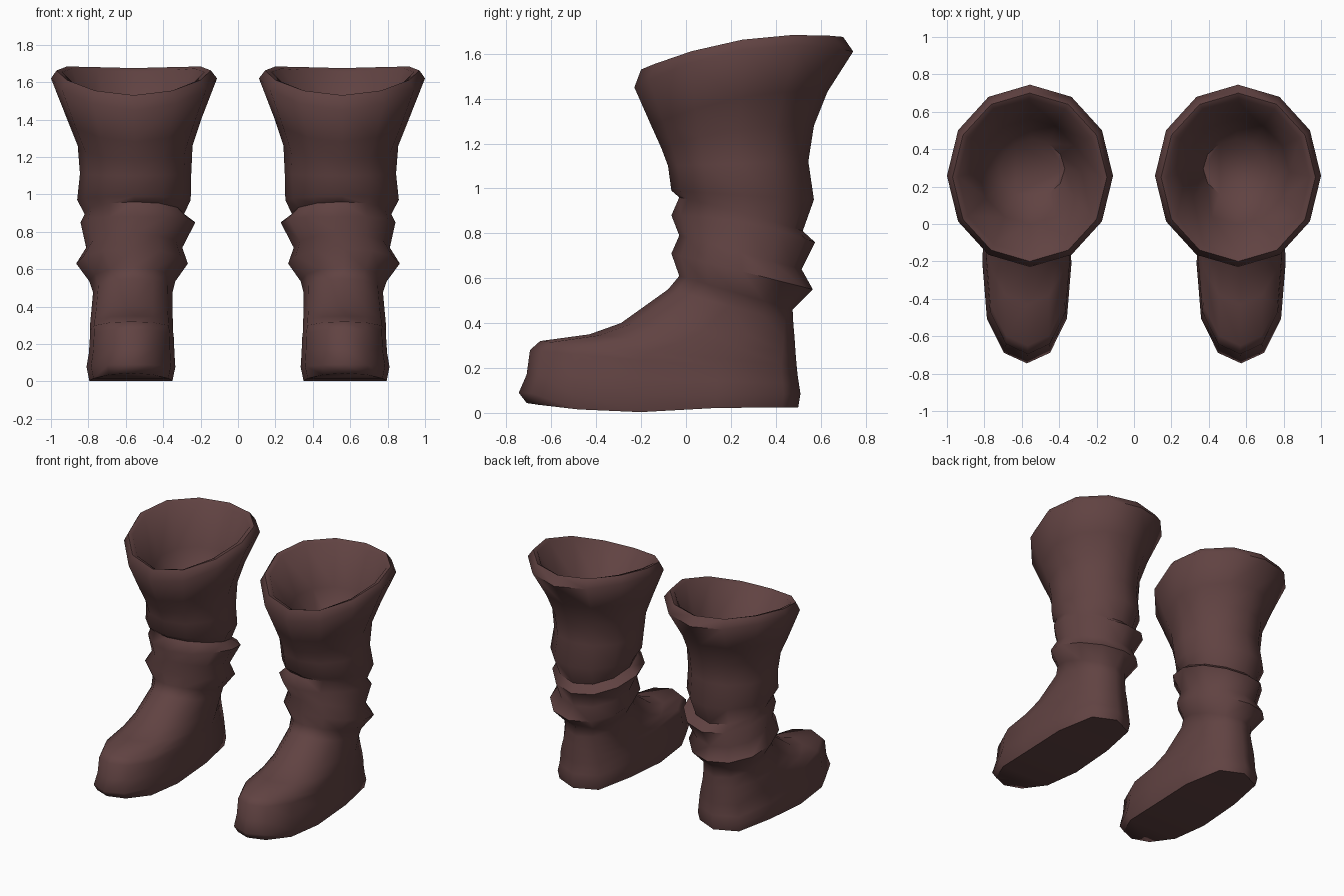
import bpy, bmesh, math

if "Cube" in bpy.data.objects:
    bpy.data.objects.remove(bpy.data.objects["Cube"])

N = 12          # sides around each boot
MID = 0.555     # distance of each boot from the centre line

leather = bpy.data.materials.new("dark brown leather")
leather.diffuse_color = (0.118, 0.055, 0.054, 1)
leather.use_nodes = True
leather.node_tree.nodes["Principled BSDF"].inputs["Base Color"].default_value = leather.diffuse_color

# Half outline of a foot: (distance from toe to heel, half width)
FOOT = [(0, 0), (.045, .52), (.19, .9), (.42, 1), (.70, .97), (.94, .72), (1, 0)]

# Rings: front y, front z, back y, back z, inner x, outer x, side lift, foot shape
LINING = [
    (.14, 1.12, .45, 1.15, .37, .72, 0, 0),
    (.00, 1.30, .56, 1.38, .28, .83, .03, 0),
    (-.165, 1.515, .67, 1.655, .18, .94, .07, 0),
]
SHAFT = [
    (-.20, 1.53, .70, 1.675, .145, .97, .06, 0),
    (-.23, 1.45, .745, 1.61, .112, 1.0, .09, 0),
    (-.155, 1.28, .63, 1.43, .195, .915, .05, 0),
    (-.11, 1.18, .57, 1.28, .243, .857, .03, 0),
    (-.08, 1.10, .545, 1.12, .25, .845, 0, 0),
]
FOLDS = [
    (-.065, .99, .57, .95, .253, .86, 0, 0),
    (-.03, .96, .52, .81, .288, .82, .01, 0),
    (-.065, .88, .575, .76, .228, .842, .03, 0),
    (-.03, .79, .515, .64, .298, .812, 0, 0),
    (-.065, .71, .565, .55, .268, .865, 0, 0),
    (-.03, .61, .475, .46, .335, .795, 0, 0),
]
LOWER = [
    (-.08, .55, .478, .40, .35, .775, 0, .1),
    (-.29, .40, .484, .33, .35, .785, 0, .4),
    (-.43, .35, .488, .27, .348, .79, 0, .7),
    (-.65, .32, .493, .21, .348, .79, 0, 1),
    (-.695, .28, .497, .17, .343, .792, 0, 1),
    (-.71, .17, .503, .13, .34, .797, 0, 1),
    (-.745, .09, .51, .085, .335, .81, -.01, 1),
    (-.71, .05, .50, .025, .35, .795, 0, 1),
]

# Sole height along the foot, with a raised arch in front of the heel
SOLE = [(-.75, .05), (-.65, .035), (-.45, .012), (-.25, 0), (-.08, .012),
        (.04, .035), (.13, .022), (.52, .025)]


def sole_height(y):
    for (y0, z0), (y1, z1) in zip(SOLE, SOLE[1:]):
        if y <= y1:
            return z0 + (z1 - z0) * (y - y0) / (y1 - y0)
    return SOLE[-1][1]


def ring_points(ring, side):
    yf, zf, yb, zb, x0, x1, lift, foot = ring
    for i in range(N):
        a = 2 * math.pi * i / N
        along, width = FOOT[min(i, N - i)]
        t = (1 - math.cos(a)) / 2 * (1 - foot) + along * foot
        w = abs(math.sin(a)) * (1 - foot) + width * foot
        if i > N / 2:
            w = -w
        x = (x0 + x1) / 2 + w * (x1 - x0) / 2
        y = yf + t * (yb - yf)
        z = zf + t * (zb - zf) + lift * math.sin(a) ** 2
        if ring is LOWER[-1]:
            z = sole_height(y)
        yield side * x, y, z


def make_boot(name, side):
    bm = bmesh.new()
    loops = [[bm.verts.new(p) for p in ring_points(r, side)]
             for r in LINING + SHAFT + FOLDS + LOWER]
    # Walls from the lining, over the rim and down to the sole
    for a, b in zip(loops, loops[1:]):
        for i in range(N):
            j = (i + 1) % N
            bm.faces.new((a[i], a[j], b[j], b[i]))
    # Inside floor
    bm.faces.new(loops[0])
    # Sole, bridged from side to side
    s = loops[-1]
    bm.faces.new((s[0], s[1], s[N - 1]))
    for i in range(1, N // 2 - 1):
        bm.faces.new((s[i], s[i + 1], s[N - i - 1], s[N - i]))
    h = N // 2
    bm.faces.new((s[h - 1], s[h], s[h + 1]))
    bmesh.ops.recalc_face_normals(bm, faces=bm.faces)
    mesh = bpy.data.meshes.new(name)
    bm.to_mesh(mesh)
    bm.free()
    mesh.materials.append(leather)
    obj = bpy.data.objects.new(name, mesh)
    bpy.context.collection.objects.link(obj)
    bpy.ops.object.select_all(action='DESELECT')
    obj.select_set(True)
    bpy.context.view_layer.objects.active = obj
    bpy.ops.object.shade_smooth_by_angle(angle=math.radians(65))


make_boot("right_boot", 1)
make_boot("left_boot", -1)
